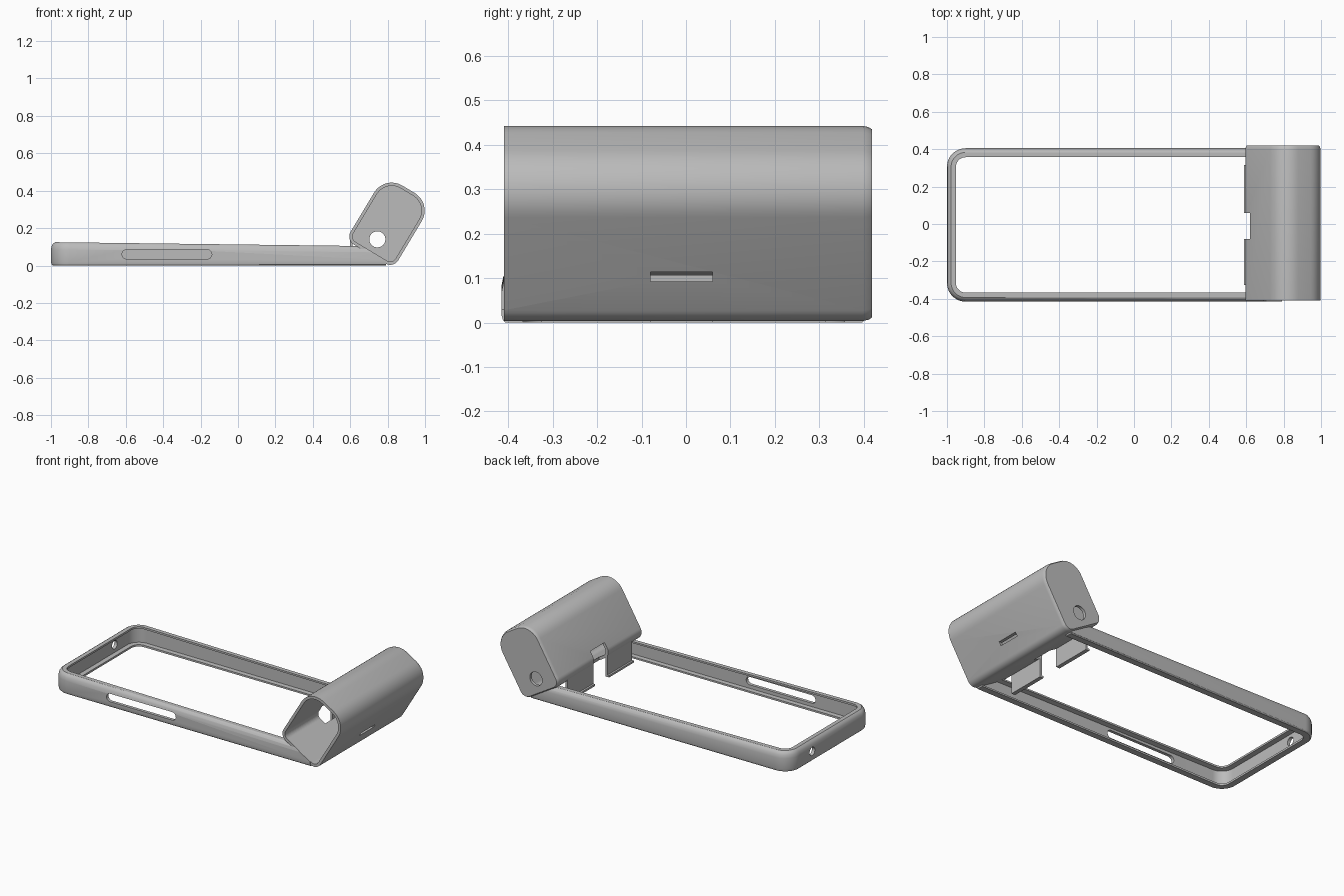
import bpy, bmesh, math
from mathutils import Vector

if "Cube" in bpy.data.objects:
    bpy.data.objects.remove(bpy.data.objects["Cube"])

grey = bpy.data.materials.new("plain grey")
grey.diffuse_color = (0.5, 0.5, 0.5, 1)
grey.use_nodes = True
grey.node_tree.nodes["Principled BSDF"].inputs["Base Color"].default_value = grey.diffuse_color


def make(name, bm):
    bmesh.ops.recalc_face_normals(bm, faces=bm.faces)
    me = bpy.data.meshes.new(name)
    bm.to_mesh(me)
    bm.free()
    ob = bpy.data.objects.new(name, me)
    bpy.context.collection.objects.link(ob)
    me.materials.append(grey)
    return ob


def loft(name, rings, wrap=True):
    """Skin closed rings of points and cap both ends."""
    bm = bmesh.new()
    vs = [[bm.verts.new(p) for p in r] for r in rings]
    n = len(rings[0])
    for a, b in zip(vs, vs[1:]):
        for i in range(n):
            bm.faces.new((a[i], a[(i + 1) % n], b[(i + 1) % n], b[i]))
    bm.faces.new(vs[0])
    bm.faces.new(vs[-1])
    return make(name, bm)


def box(name, x0, x1, y0, y1, z0, z1):
    return loft(name, [[(x0, y, z0), (x1, y, z0), (x1, y, z1), (x0, y, z1)] for y in (y0, y1)])


def cut(ob, cutters):
    for c in cutters:
        m = ob.modifiers.new("cut", "BOOLEAN")
        m.operation, m.solver, m.object = "DIFFERENCE", "EXACT", c
        c.hide_render = True
        c.hide_set(True)


# Slanted tube profile: u runs up the tube, n runs across it
ANG = math.radians(59)
U = Vector((math.cos(ANG), math.sin(ANG)))
N = Vector((math.sin(ANG), -math.cos(ANG)))


def tube_ring(inset, y):
    pts = []
    n0, n1, u0, u1 = 0.423 + inset, 0.72 - inset, 0.415 + inset, 0.819 - inset
    for n, u, r, start in ((n0, u0, .05, 180), (n1, u0, .05, 270), (n1, u1, .11, 0), (n0, u1, .11, 90)):
        r -= inset
        cn, cu = (n + r if n == n0 else n - r), (u + r if u == u0 else u - r)
        for k in range(11):
            a = math.radians(start + 9 * k)
            p = N * (cn + r * math.cos(a)) + U * (cu + r * math.sin(a))
            pts.append((p.x, y, p.y))
    return pts


def disc(name, axis, centre, r, half):
    rings = []
    for s in (-half, half):
        ring = []
        for k in range(32):
            a = math.tau * k / 32
            c, d = r * math.cos(a), r * math.sin(a)
            off = (s, c, d) if axis == "x" else (c, s, d)
            ring.append(tuple(p + q for p, q in zip(centre, off)))
        rings.append(ring)
    return loft(name, rings)


# Tube shell, open at the front, closed at the back with a soft edge
tube = loft("tube", [tube_ring(i, y) for i, y in ((0, -.41), (0, .398), (.003, .411), (.008, .419))])
cavity = loft("cavity_cutter", [tube_ring(.017, y) for y in (-.6, .4)])
hole = disc("back_hole_cutter", "y", (.745, .4, .14), .043, .06)
slot = box("slot_cutter", .84, 1.0, -.08, .06, .093, .114)
notch = box("notch_cutter", .55, .66, -.08, .06, .08, .21)
cut(tube, [cavity, hole, slot, notch])

# Bumper frame: C-shaped section (inset, height) swept round three sides
SECTION = [(.03, 0), (.009, 0), (.003, .006), (0, .02), (0, .085), (.004, .105), (.012, .118), (.022, .125),
           (.048, .125), (.048, .113), (.02, .107), (.02, .014), (.048, .012), (.048, 0)]
R = 0.10


def station(px, py, dx, dy):
    """Section at a path point with inward direction (dx, dy)."""
    ring = []
    for d, z in SECTION:
        x = px + d * dx
        ring.append((x, py + d * dy, z * (1 - 0.1 * (x + 1))))
    return ring


rings = [station(.79, -.415, 0, 1)]
for cy, start in ((-.415 + R, 270), (.405 - R, 180)):
    for k in range(13):
        a = math.radians(start - 7.5 * k)
        c, s = math.cos(a), math.sin(a)
        rings.append(station(-1 + R + R * c, cy + R * s, -c, -s))
rings.append(station(.79, .405, 0, -1))
frame = loft("bumper_frame", rings)

# Long rounded button slot in the front rail, round hole in the end rail
ring_pts = []
for cx, start in ((-.165, -90), (-.595, 90)):
    for k in range(13):
        a = math.radians(start + 15 * k)
        ring_pts.append((cx + .025 * math.cos(a), .06 + .025 * math.sin(a)))
button = loft("button_cutter", [[(x, y, z) for x, z in ring_pts] for y in (-.5, -.38)])
jack = disc("jack_cutter", "x", (-1, .18, .062), .026, .04)
cut(frame, [cavity, button, jack])

# Two hooked tabs under the tube hold the open end
for side, y0, y1 in (("front", -.325, -.08), ("back", .06, .315)):
    box(side + "_tab", .6, .613, y0, y1, .0, .135)
    box(side + "_tab_lip", .588, .602, y0, y1, .0, .012)

for ob in (tube, frame):
    bpy.context.view_layer.objects.active = ob
    ob.select_set(True)
    bpy.ops.object.shade_smooth_by_angle(angle=math.radians(30))
    ob.select_set(False)
